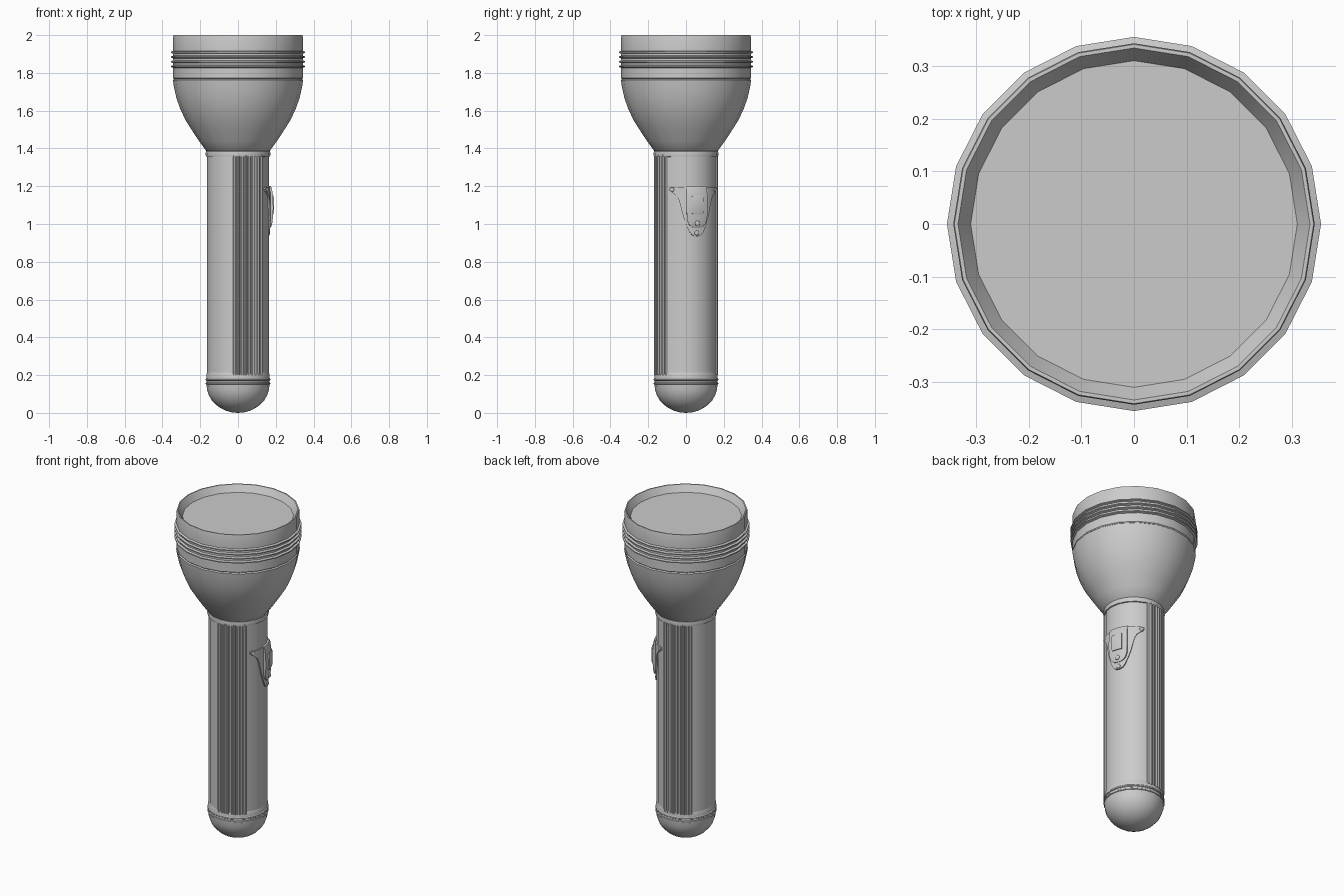
import bpy, bmesh
from math import sin, cos, pi, radians, degrees

if "Cube" in bpy.data.objects:
    bpy.data.objects.remove(bpy.data.objects["Cube"])

SEGS = 20
SWITCH = radians(19.5)   # direction the switch faces
R = 0.164                # barrel radius


def finish(name, bm, angle=30):
    bmesh.ops.remove_doubles(bm, verts=bm.verts, dist=1e-5)
    bmesh.ops.recalc_face_normals(bm, faces=bm.faces)
    mesh = bpy.data.meshes.new(name)
    bm.to_mesh(mesh)
    bm.free()
    obj = bpy.data.objects.new(name, mesh)
    bpy.context.collection.objects.link(obj)
    bpy.ops.object.select_all(action='DESELECT')
    obj.select_set(True)
    bpy.context.view_layer.objects.active = obj
    bpy.ops.object.shade_smooth_by_angle(angle=radians(angle))
    return obj


def polar(r, a, z):
    return (r * cos(a), r * sin(a), z)


def bridge(bm, rings):
    for lo, hi in zip(rings, rings[1:]):
        n = len(lo)
        for i in range(n):
            j = (i + 1) % n
            bm.faces.new((lo[i], lo[j], hi[j], hi[i]))
    bm.faces.new(rings[0])
    bm.faces.new(rings[-1])


def lathe(name, profile):
    bm = bmesh.new()
    rings = [[bm.verts.new(polar(r, 2 * pi * i / SEGS, z)) for i in range(SEGS)]
             for r, z in profile]
    bridge(bm, rings)
    return finish(name, bm)


def wrapped_panel(name, rows, r_in, cols=12):
    """Panel bent round the barrel; rows are (height, half width, outer radius)."""
    bm = bmesh.new()
    rings = []
    for z, w, r_out in rows:
        angs = [SWITCH + w / R * (2 * i / cols - 1) for i in range(cols + 1)]
        rings.append([bm.verts.new(polar(r_out, a, z)) for a in angs]
                     + [bm.verts.new(polar(r_in, a, z)) for a in reversed(angs)])
    bridge(bm, rings)
    return finish(name, bm)


def rivet(name, s, z, r, size):
    bpy.ops.mesh.primitive_uv_sphere_add(
        segments=12, ring_count=8, radius=1,
        location=polar(r, SWITCH + s / R, z), rotation=(0, 0, SWITCH + s / R))
    obj = bpy.context.object
    obj.name = name
    obj.scale = (size * 0.5, size, size)
    bpy.ops.object.shade_smooth_by_angle(angle=radians(40))


# domed end cap with two beads
dome = [(0.167 * sin(t * pi / 16) + 0.001 * (t == 0), 0.15 * (1 - cos(t * pi / 16)))
        for t in range(9)]
lathe("end_cap", dome + [(0.171, 0.152), (0.171, 0.158), (0.167, 0.161),
                         (0.167, 0.170), (0.171, 0.173), (0.171, 0.180),
                         (0.168, 0.184), (0.167, 0.205), (0.162, 0.218)])

# barrel with two ribbed bands, one each side of the switch
section = []
zones = [(-99, -37), (76, 138)]
for i in range(SEGS):
    a = -180 + 18 * i
    if not any(lo - 3 < a < hi + 3 for lo, hi in zones):
        section.append((a, R))
for lo, hi in zones:
    count = 9
    step = (hi - lo) / count
    for k in range(count):
        for f, r in ((0.0, R), (0.25, R + 0.006), (0.6, R + 0.006), (0.85, R)):
            section.append((lo + step * (k + f), r))
section.sort()
bm = bmesh.new()
bridge(bm, [[bm.verts.new(polar(r, radians(a), z)) for a, r in section]
            for z in (0.20, 1.37)])
finish("ribbed_barrel", bm, 25)

# neck ring
lathe("neck_ring", [(0.160, 1.355), (0.170, 1.358), (0.172, 1.37),
                    (0.170, 1.385), (0.160, 1.39)])

# flared reflector bell
lathe("reflector_bell", [(0.150, 1.375), (0.167, 1.385), (0.207, 1.44), (0.243, 1.495),
                         (0.278, 1.55), (0.306, 1.61), (0.327, 1.67),
                         (0.340, 1.73), (0.345, 1.762), (0.338, 1.768)])

# threaded lens head with ridges, rim and recessed lens
head = [(0.334, 1.762), (0.343, 1.772)]
for k in range(4):
    z = 1.834 + 0.025 * k
    head += [(0.343, z - 0.007), (0.355, z - 0.003), (0.355, z + 0.003), (0.343, z + 0.007)]
head += [(0.343, 1.993), (0.341, 2.0), (0.334, 2.0), (0.310, 1.96)]
lathe("lens_head", head)

# shield-shaped switch plate
wide = [(0.935, 0.008), (0.942, 0.024), (0.955, 0.036), (0.975, 0.046), (1.0, 0.056),
        (1.04, 0.070), (1.08, 0.080), (1.12, 0.090), (1.145, 0.102),
        (1.165, 0.125), (1.175, 0.142), (1.185, 0.147), (1.195, 0.142)]
wrapped_panel("switch_plate", [(z, w, 0.171) for z, w in wide], 0.155)

# raised switch housing with a rounded lower end
wrapped_panel("switch_housing",
              [(0.978, 0.012, 0.174), (0.985, 0.030, 0.178), (1.0, 0.043, 0.181),
               (1.025, 0.051, 0.184), (1.08, 0.053, 0.187), (1.14, 0.053, 0.186),
               (1.185, 0.053, 0.180), (1.20, 0.053, 0.174)], 0.160, 8)

# sliding button
wrapped_panel("slide_button",
              [(1.05, 0.026, 0.190), (1.06, 0.028, 0.193),
               (1.14, 0.028, 0.193), (1.15, 0.026, 0.190)], 0.170, 6)

# rivets
rivet("lower_rivet", 0, 0.952, 0.171, 0.013)
rivet("housing_rivet", 0, 1.003, 0.182, 0.014)
for side, label in ((-1, "front"), (1, "back")):
    rivet(label + "_ear_rivet", side * 0.128, 1.181, 0.171, 0.011)
